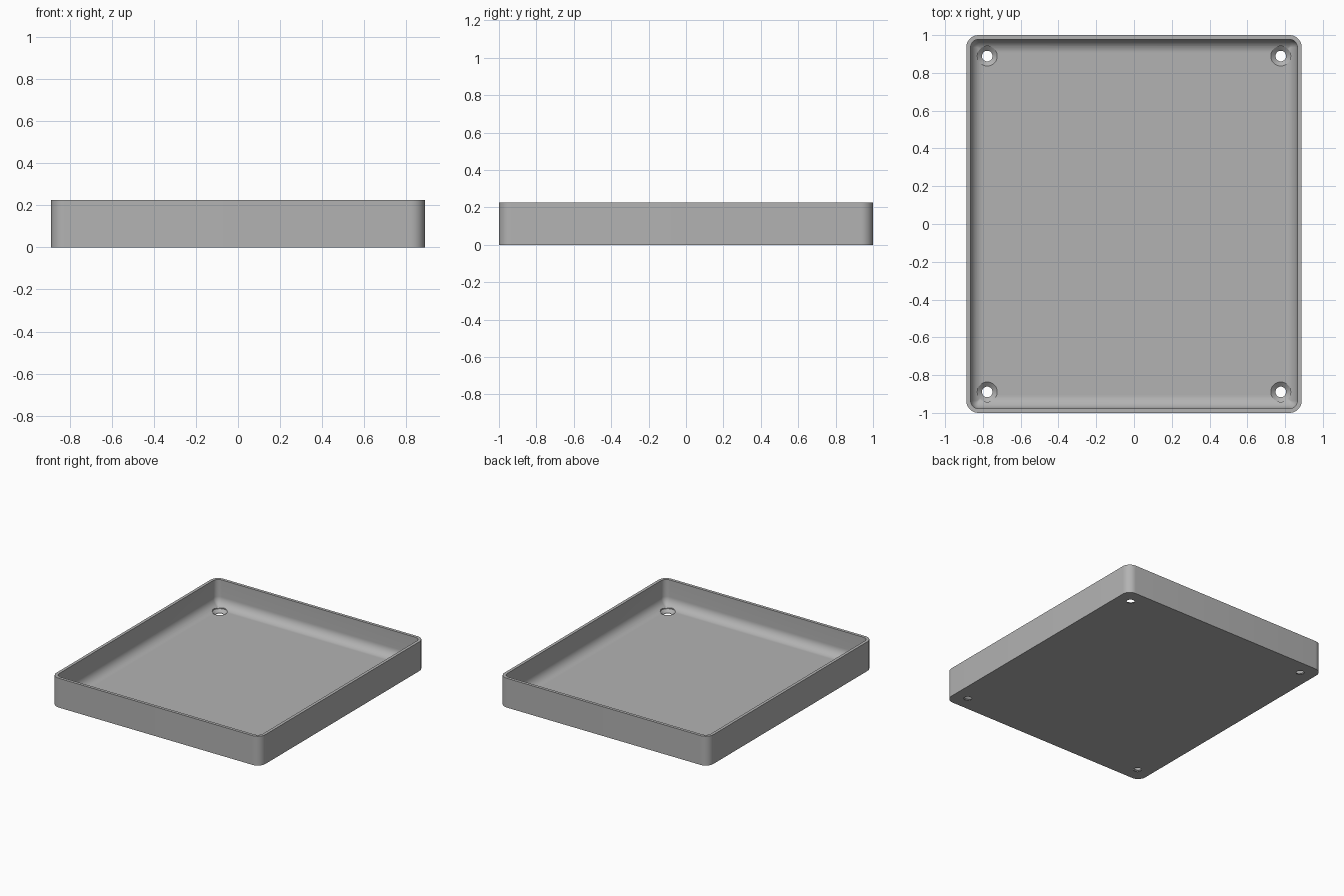
import bpy, bmesh, math
from mathutils import Matrix

cube = bpy.data.objects.get("Cube")
if cube:
    bpy.data.objects.remove(cube, do_unlink=True)

HALF_X, HALF_Y, HEIGHT = 0.888, 1.0, 0.225
CORNER, WALL, FLOOR, FILLET = 0.065, 0.023, 0.025, 0.07
HOLE_X, HOLE_Y, HOLE_R, SINK_R = 0.777, 0.889, 0.028, 0.053

grey = bpy.data.materials.new("plain grey")
grey.use_nodes = True
colour = (0.45, 0.45, 0.45, 1)
grey.diffuse_color = colour
grey.node_tree.nodes["Principled BSDF"].inputs["Base Color"].default_value = colour


def ring(bm, inset, z, steps=10):
    """Rounded rectangle of vertices, inset from the outer outline."""
    r = max(CORNER - inset, 0.006)
    cx, cy = HALF_X - inset - r, HALF_Y - inset - r
    verts = []
    for k, (sx, sy) in enumerate([(1, 1), (-1, 1), (-1, -1), (1, -1)]):
        for i in range(steps + 1):
            a = (k + i / steps) * math.pi / 2
            verts.append(bm.verts.new((sx * cx + r * math.cos(a), sy * cy + r * math.sin(a), z)))
    return verts


def make_object(name, bm):
    bmesh.ops.recalc_face_normals(bm, faces=bm.faces)
    mesh = bpy.data.meshes.new(name)
    bm.to_mesh(mesh)
    bm.free()
    obj = bpy.data.objects.new(name, mesh)
    bpy.context.collection.objects.link(obj)
    mesh.materials.append(grey)
    return obj


# Tray shell: outer wall, flat rim, inner wall, rounded floor edge
profile = [(0, 0), (0, HEIGHT), (WALL, HEIGHT)]
for i in range(13):
    a = i / 12 * math.pi / 2
    profile.append((WALL + FILLET * (1 - math.cos(a)), FLOOR + FILLET * (1 - math.sin(a))))
bm = bmesh.new()
rings = [ring(bm, inset, z) for inset, z in profile]
for lower, upper in zip(rings, rings[1:]):
    for i in range(len(lower)):
        j = (i + 1) % len(lower)
        bm.faces.new((lower[i], lower[j], upper[j], upper[i]))
bm.faces.new(rings[0])
bm.faces.new(rings[-1])
tray = make_object("tray", bm)

# Countersunk screw hole cutters, one in each corner
bm = bmesh.new()
sink_profile = [(HOLE_R, -0.05), (HOLE_R, 0.004), (SINK_R, FLOOR), (SINK_R, 0.12)]
for sx in (-1, 1):
    for sy in (-1, 1):
        loops = []
        for r, z in sink_profile:
            loops.append(bmesh.ops.create_circle(
                bm, segments=40, radius=r,
                matrix=Matrix.Translation((sx * HOLE_X, sy * HOLE_Y, z)))["verts"])
        for low, high in zip(loops, loops[1:]):
            for i in range(40):
                j = (i + 1) % 40
                bm.faces.new((low[i], low[j], high[j], high[i]))
        bm.faces.new(loops[0])
        bm.faces.new(loops[-1])
cutter = make_object("screw_hole_cutter", bm)
cutter.hide_render = True

# Cut the holes, then drop the cutter
cut = tray.modifiers.new("screw holes", "BOOLEAN")
cut.operation, cut.solver, cut.object = "DIFFERENCE", "EXACT", cutter
bpy.ops.object.select_all(action="DESELECT")
bpy.context.view_layer.objects.active = tray
tray.select_set(True)
bpy.ops.object.modifier_apply(modifier=cut.name)
bpy.data.objects.remove(cutter, do_unlink=True)
bpy.ops.object.shade_smooth_by_angle(angle=math.radians(30))
